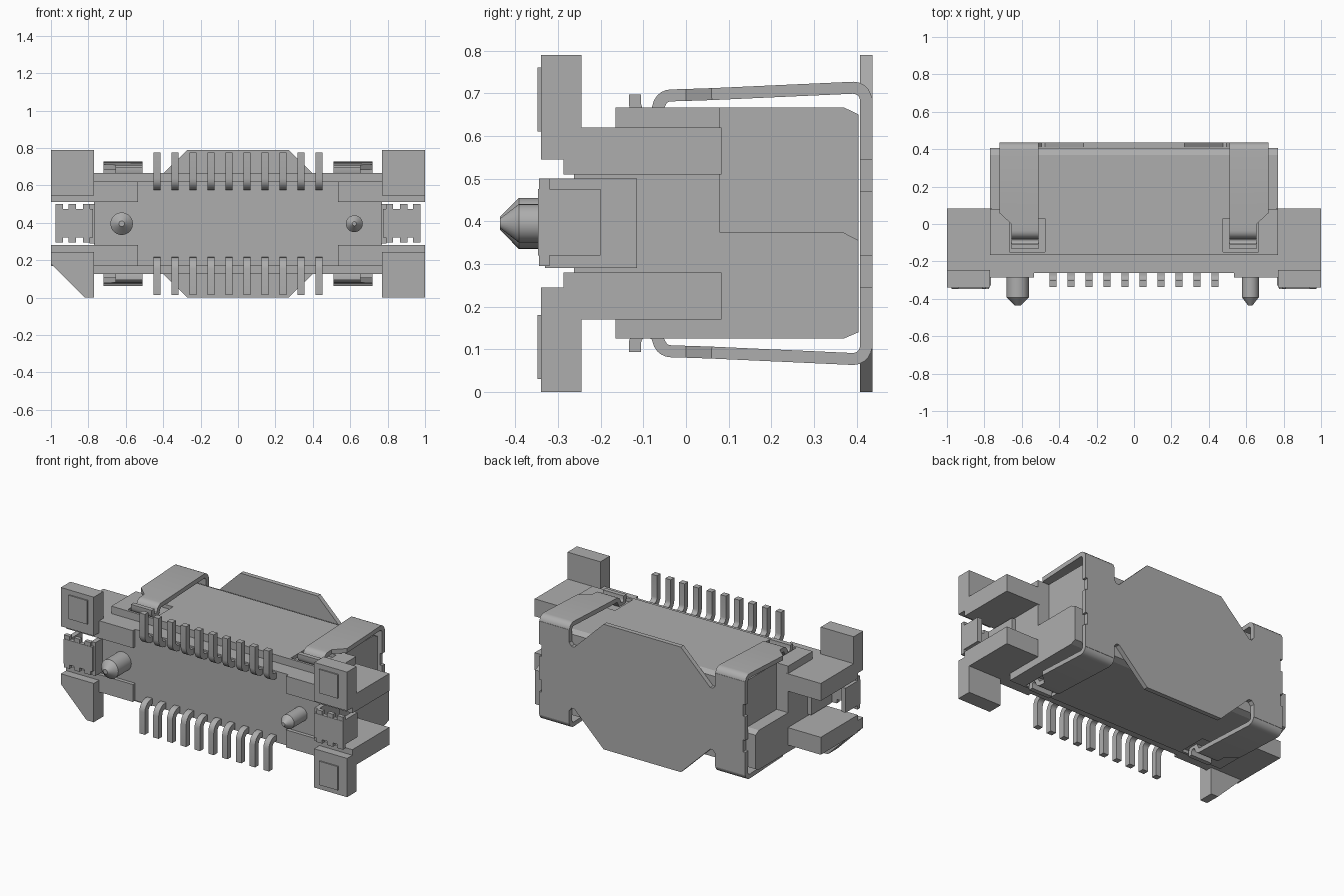
import bpy, bmesh, math
from mathutils import Vector

cube = bpy.data.objects.get("Cube")
if cube:
    bpy.data.objects.remove(cube)

grey = bpy.data.materials.new("neutral grey")
grey.use_nodes = True
COLOUR = (0.42, 0.42, 0.42, 1)
grey.diffuse_color = COLOUR
grey.node_tree.nodes["Principled BSDF"].inputs["Base Color"].default_value = COLOUR

MID = 0.395  # height of the symmetry plane


def flip(z, up):
    return z if up > 0 else 2 * MID - z


def finish(name, bm, smooth=False):
    bmesh.ops.recalc_face_normals(bm, faces=bm.faces)
    me = bpy.data.meshes.new(name)
    bm.to_mesh(me)
    bm.free()
    me.materials.append(grey)
    ob = bpy.data.objects.new(name, me)
    bpy.context.collection.objects.link(ob)
    if smooth:
        bpy.ops.object.select_all(action='DESELECT')
        ob.select_set(True)
        bpy.context.view_layer.objects.active = ob
        bpy.ops.object.shade_smooth_by_angle(angle=math.radians(35))
    return ob


def prism(name, pts, axis, a, b):
    """Extrude a closed outline: axis x uses (y, z) points, axis y uses (x, z)."""
    bm = bmesh.new()
    make = (lambda p, t: (t, p[0], p[1])) if axis == 'x' else (lambda p, t: (p[0], t, p[1]))
    face = bm.faces.new([bm.verts.new(make(p, a)) for p in pts])
    new = bmesh.ops.extrude_face_region(bm, geom=[face])["geom"]
    shift = Vector((b - a, 0, 0)) if axis == 'x' else Vector((0, b - a, 0))
    bmesh.ops.translate(bm, vec=shift, verts=[v for v in new if isinstance(v, bmesh.types.BMVert)])
    return finish(name, bm)


def box(name, x0, x1, y0, y1, z0, z1):
    return prism(name, [(x0, z0), (x1, z0), (x1, z1), (x0, z1)], 'y', y0, y1)


def strip(name, path, thick, widths):
    """Bent sheet along a (y, z) path; widths gives the x range at each point."""
    bm = bmesh.new()
    rings = []
    pts = [Vector(p) for p in path]
    for i, p in enumerate(pts):
        before = (p - pts[i - 1]).normalized() if i else None
        after = (pts[i + 1] - p).normalized() if i < len(pts) - 1 else None
        t = ((before or after) + (after or before)).normalized()
        n = Vector((-t.y, t.x)) * thick / 2
        if before and after:
            n /= max(0.6, t.dot(after))
        x0, x1 = widths(p)
        rings.append([bm.verts.new((x, q.x, q.y))
                      for x, q in ((x0, p + n), (x1, p + n), (x1, p - n), (x0, p - n))])
    for r, s in zip(rings, rings[1:]):
        for k in range(4):
            bm.faces.new((r[k], r[(k + 1) % 4], s[(k + 1) % 4], s[k]))
    bm.faces.new(rings[0])
    bm.faces.new(rings[-1])
    return finish(name, bm, True)


def arc(cy, cz, r, start, end, steps=5):
    angles = [math.radians(start + (end - start) * i / steps) for i in range(steps + 1)]
    return [(cy + r * math.cos(a), cz + r * math.sin(a)) for a in angles]


# Housing core, front shoulder and front flange
housing = prism("housing_core", [(-0.165, 0.125), (0.37, 0.125), (0.405, 0.14),
                                 (0.405, 0.65), (0.37, 0.667), (-0.165, 0.667)], 'x', -0.69, 0.69)
box("front_flange", -0.77, 0.77, -0.262, -0.165, 0.17, 0.62)

# Shallow pockets under the spring hooks
for up in (1, -1):
    for side in (1, -1):
        xs = sorted((side * 0.475, side * 0.665))
        zs = sorted((flip(0.645, up), flip(0.7, up)))
        cutter = box("hook_pocket_cutter", *xs, -0.15, 0.03, *zs)
        cutter.hide_render = True
        cutter.hide_viewport = True
        mod = housing.modifiers.new("pocket", 'BOOLEAN')
        mod.operation = 'DIFFERENCE'
        mod.object = cutter

for side, label in ((1, "left"), (-1, "right")):
    def span(a, b):
        return sorted((side * a, side * b))

    # Full height shoulder and lower side key
    box(label + "_shoulder", *span(0.68, 0.77), -0.165, 0.08, 0.125, 0.667)
    prism(label + "_side_key", [(0.07, 0.125), (0.37, 0.125), (0.405, 0.14),
                                (0.405, 0.355), (0.37, 0.373), (0.07, 0.373)], 'x', *span(0.68, 0.77))

    for up, level in ((1, "upper"), (-1, "lower")):
        name = label + "_" + level

        # Arm of the mounting bracket
        zs = sorted((flip(0.51, up), flip(0.62, up)))
        box(name + "_arm", *span(0.76, 1.0), -0.287, 0.083, *zs)
        box(name + "_arm_lip", *span(0.535, 0.77), -0.285, -0.2, *zs)

        # Mounting ear, with one corner cut off
        edge = flip(0.545, up)
        tip = flip(0.79, up)
        outline = [(side * 0.77, edge), (side * 1.0, edge), (side * 1.0, tip), (side * 0.77, tip)]
        if side < 0 and up < 0:
            outline[2:3] = [(-1.0, 0.18), (-0.82, 0.0)]
        else:
            zs = sorted((flip(0.61, up), flip(0.76, up)))
            box(name + "_ear_pad", *span(0.81, 0.94), -0.348, -0.339, *zs)
        prism(name + "_ear", outline, 'y', -0.34, -0.245)

        # Spring strap folded over from the rear cover
        path = [(0.422, 0.56)] + arc(0.392, 0.683, 0.03, 0, 90)
        path += [(0.06, 0.698), (0.0, 0.696)] + arc(-0.035, 0.665, 0.03, 90, 170)
        path += arc(-0.092, 0.675, 0.028, -10, -180) + [(-0.12, 0.697)]
        path = [(y, flip(z, up)) for y, z in path]
        # The strap narrows toward its hook
        strip(name + "_strap", path, 0.028,
              lambda p: span(0.51, 0.72 if p.x > 0.05 else 0.655))

    # Solder hold-down with small teeth
    box(label + "_holddown_plate", *span(0.775, 0.975), -0.347, -0.32, 0.32, 0.475)
    for x in (0.79, 0.865, 0.935):
        box(label + "_holddown_tooth", *span(x, x + 0.04), -0.345, -0.32, 0.295, 0.5)
    box(label + "_holddown_outer_leg", *span(0.945, 0.975), -0.33, -0.2, 0.32, 0.475)
    box(label + "_holddown_inner_leg", *span(0.765, 0.795), -0.33, -0.115, 0.29, 0.5)

    # Locating peg with a blunt conical tip
    radius = 0.06 if side < 0 else 0.045
    bm = bmesh.new()
    rings = []
    for y, r in ((-0.25, radius), (-0.392, radius), (-0.436, radius * 0.25)):
        rings.append([bm.verts.new((side * 0.622 + r * math.cos(i * math.tau / 32), y,
                                    MID + r * math.sin(i * math.tau / 32))) for i in range(32)])
    for r, s in zip(rings, rings[1:]):
        for i in range(32):
            j = (i + 1) % 32
            bm.faces.new((r[i], r[j], s[j], s[i]))
    bm.faces.new(rings[0])
    bm.faces.new(rings[-1])
    finish(label + "_peg", bm, True)

# Rear cover: one quadrant of the outline mirrored to all four
quad = [(0.72, MID + 0.075), (0.705, MID + 0.075), (0.705, MID + 0.15), (0.72, MID + 0.15),
        (0.72, 0.69), (0.51, 0.69), (0.51, 0.61), (0.495, 0.59), (0.475, 0.59), (0.27, 0.79)]
top = quad + [(-x, z) for x, z in reversed(quad)]
prism("rear_cover", top + [(x, 2 * MID - z) for x, z in reversed(top)], 'y', 0.408, 0.437)

# Two rows of bent solder tails
for up, row in ((1, "upper"), (-1, "lower")):
    path = [(-0.2, 0.592), (-0.27, 0.592)] + arc(-0.275, 0.637, 0.045, -90, -180) + [(-0.32, 0.775)]
    path = [(y, flip(z, up)) for y, z in path]
    for i in range(10):
        x = (i - 4.5) * 0.0963
        strip(row + "_contact_tail", path, 0.036, lambda p: (x - 0.019, x + 0.019))
